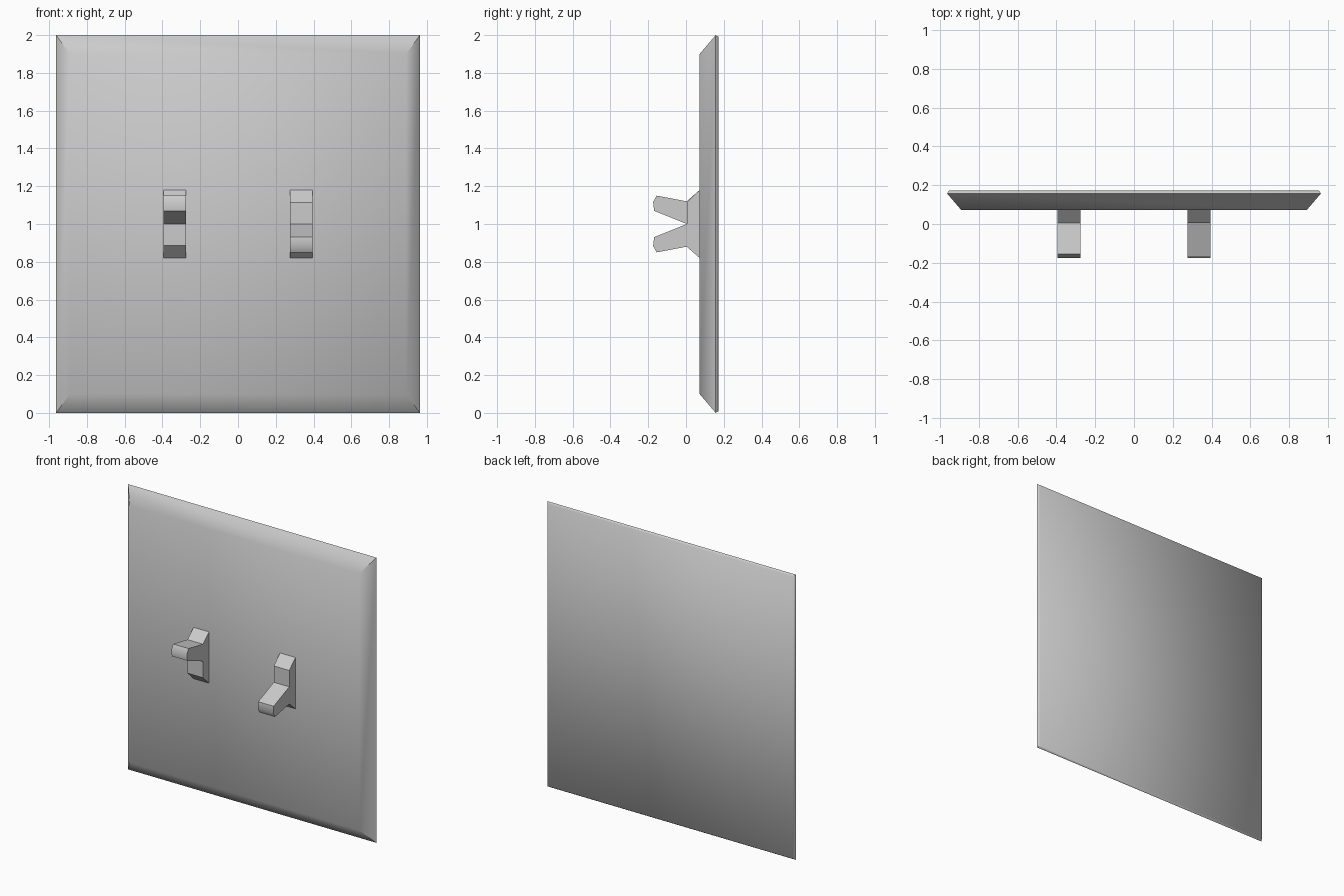
import bpy, bmesh

if "Cube" in bpy.data.objects:
    bpy.data.objects.remove(bpy.data.objects["Cube"])


def finish(bm, name, angle):
    bmesh.ops.recalc_face_normals(bm, faces=bm.faces)
    mesh = bpy.data.meshes.new(name)
    bm.to_mesh(mesh)
    bm.free()
    obj = bpy.data.objects.new(name, mesh)
    bpy.context.collection.objects.link(obj)
    bpy.ops.object.select_all(action='DESELECT')
    obj.select_set(True)
    bpy.context.view_layer.objects.active = obj
    bpy.ops.object.shade_smooth_by_angle(angle=angle)
    return obj


def loft(rings, name, angle):
    """Join rings of points with quads and cap both ends."""
    bm = bmesh.new()
    loops = [[bm.verts.new(p) for p in ring] for ring in rings]
    n = len(rings[0])
    for a, b in zip(loops, loops[1:]):
        for i in range(n):
            j = (i + 1) % n
            bm.faces.new((a[i], a[j], b[j], b[i]))
    bm.faces.new(loops[0])
    bm.faces.new(loops[-1])
    return finish(bm, name, angle)


# Wall plate: front face, wide bevel to the rim, small chamfer to the back
def plate_ring(y, half_x, half_z):
    return [(sx * half_x, y, 1 + sz * half_z)
            for sx, sz in ((-1, -1), (1, -1), (1, 1), (-1, 1))]


loft([plate_ring(0.072, 0.89, 0.90),
      plate_ring(0.157, 0.963, 1.0),
      plate_ring(0.173, 0.953, 0.99)], "wall_plate", 1.05)

# Toggle side profile (y, z offset from the middle), lever tilted up
toggle = [(0.072, 0.18), (0.004, 0.12), (-0.155, 0.15), (-0.174, 0.117),
          (-0.169, 0.07), (0.004, 0.0), (0.004, -0.115), (0.072, -0.18)]

# Left toggle points up, right toggle is flipped to point down
for name, cx, flip in (("left_toggle", -0.335, 1), ("right_toggle", 0.335, -1)):
    loft([[(cx + dx, y, 1 + flip * z) for y, z in toggle]
          for dx in (-0.06, 0.06)], name, 0.8)
